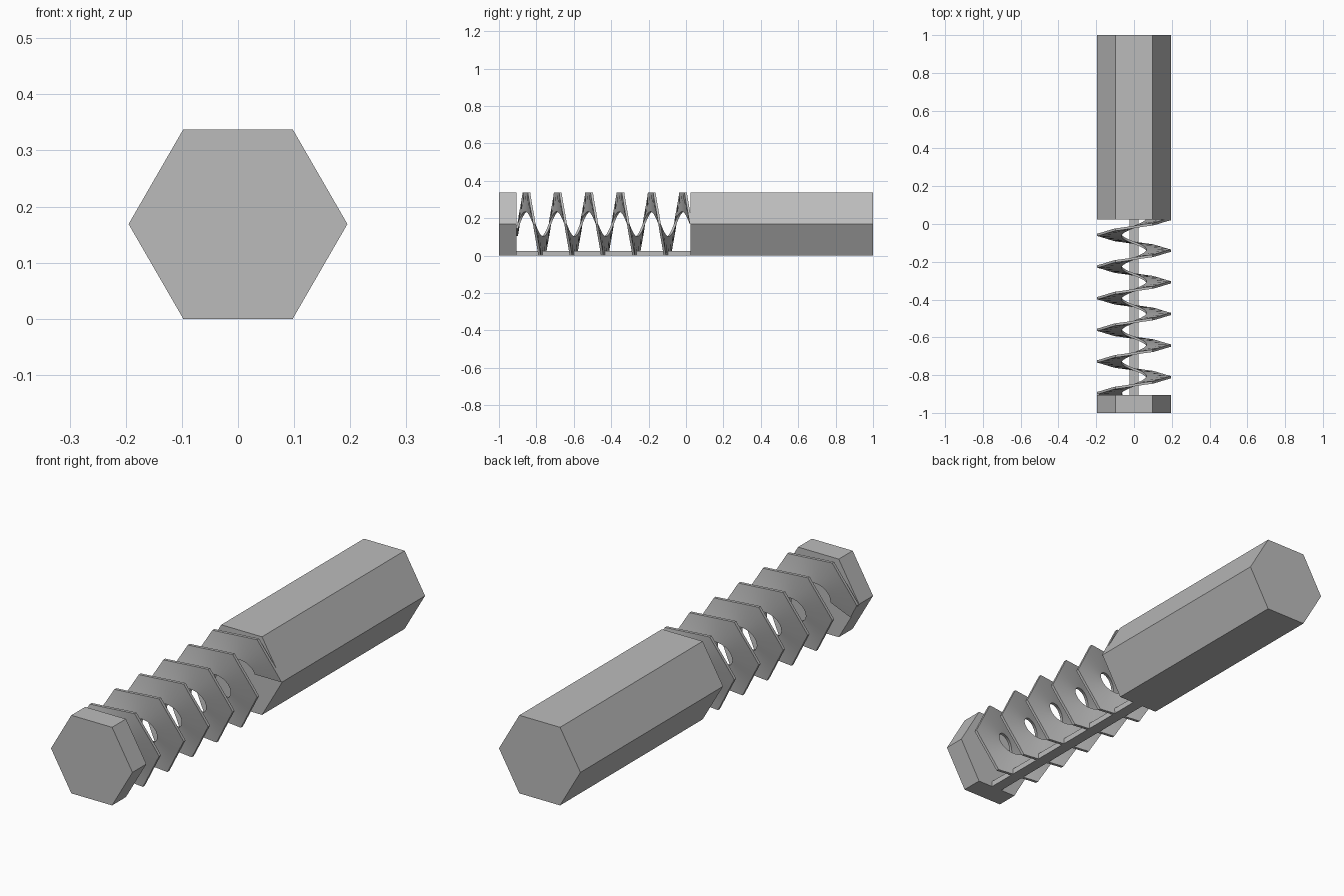
import bpy
import bmesh
from math import pi, sin, cos, radians
from mathutils import Matrix

cube = bpy.data.objects.get("Cube")
if cube:
    bpy.data.objects.remove(cube)

RADIUS = 0.195                      # hexagon corner radius
APOTHEM = RADIUS * cos(pi / 6)      # also the height of the axis
HEAD_END, SHAFT_START = -0.905, 0.025
BORE = 0.066                        # inner radius of the spiral
PITCH, THICK, STEPS = 0.1675, 0.013, 48
SPIRAL_ORIGIN = -0.895              # where the blade points to -x

grey = bpy.data.materials.new("plain_grey")
grey.use_nodes = True
grey.diffuse_color = (0.5, 0.5, 0.5, 1)
grey.node_tree.nodes["Principled BSDF"].inputs["Base Color"].default_value = (0.5, 0.5, 0.5, 1)


def add_object(name, bm):
    bmesh.ops.recalc_face_normals(bm, faces=bm.faces)
    mesh = bpy.data.meshes.new(name)
    bm.to_mesh(mesh)
    bm.free()
    mesh.materials.append(grey)
    obj = bpy.data.objects.new(name, mesh)
    bpy.context.collection.objects.link(obj)
    return obj


def hex_bar(name, y0, y1):
    bm = bmesh.new()
    ring = [bm.verts.new((RADIUS * cos(i * pi / 3), y0, APOTHEM + RADIUS * sin(i * pi / 3)))
            for i in range(6)]
    base = bm.faces.new(ring)
    top = bmesh.ops.extrude_face_region(bm, geom=[base], use_keep_orig=True)
    moved = [v for v in top["geom"] if isinstance(v, bmesh.types.BMVert)]
    bmesh.ops.translate(bm, verts=moved, vec=(0, y1 - y0, 0))
    return add_object(name, bm)


# Solid hexagonal ends
hex_bar("head", -1, HEAD_END)
hex_bar("shaft", SHAFT_START, 1)

# Thin spiral blade with a round bore and a hexagonal outer edge
bm = bmesh.new()
previous = None
first = round((HEAD_END - SPIRAL_ORIGIN) / PITCH * STEPS)
last = round((SHAFT_START - SPIRAL_ORIGIN) / PITCH * STEPS)
for i in range(first, last + 1):
    angle = 2 * pi * i / STEPS
    y = SPIRAL_ORIGIN + PITCH * i / STEPS
    outer = APOTHEM / cos(angle % (pi / 3) - pi / 6)
    section = []
    for r, side in ((BORE, -1), (outer, -1), (outer, 1), (BORE, 1)):
        section.append(bm.verts.new((-r * cos(angle), y + side * THICK / 2,
                                     APOTHEM + r * sin(angle))))
    if previous:
        for k in range(4):
            n = (k + 1) % 4
            bm.faces.new((previous[k], previous[n], section[n], section[k]))
    else:
        bm.faces.new(section)
    previous = section
bm.faces.new(previous)
blade = add_object("spiral_blade", bm)
bpy.ops.object.select_all(action='DESELECT')
blade.select_set(True)
bpy.context.view_layer.objects.active = blade
bpy.ops.object.shade_smooth_by_angle(angle=radians(30))

# Narrow rail along the underside joining the two ends
bm = bmesh.new()
bmesh.ops.create_cube(bm, size=1, matrix=Matrix.LocRotScale(
    (0, (HEAD_END + SHAFT_START) / 2, 0.0125), None,
    (0.05, SHAFT_START - HEAD_END, 0.025)))
add_object("bottom_rail", bm)
